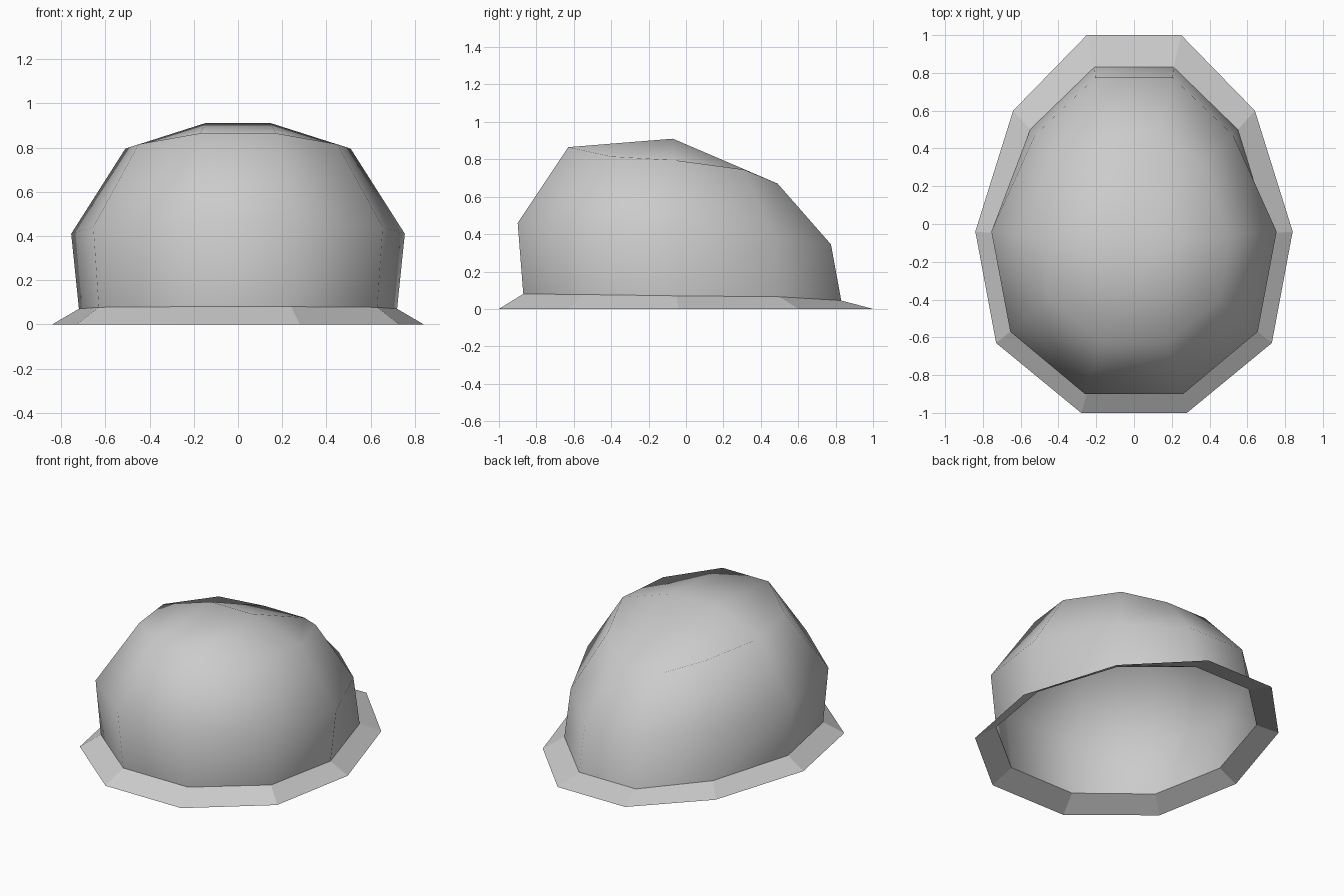
import bpy, bmesh

if "Cube" in bpy.data.objects:
    bpy.data.objects.remove(bpy.data.objects["Cube"])

# Half rings (x > 0), listed from front to back; each is mirrored across x
RIM = [(.28, -1, 0), (.73, -.63, 0), (.84, -.04, 0), (.64, .60, 0), (.25, 1, 0)]
BASE = [(.24, -.87, .08), (.63, -.55, .077), (.72, -.05, .07), (.55, .50, .065), (.21, .83, .045)]
MIDDLE = [(.26, -.90, .46), (.655, -.57, .44), (.755, -.04, .41), (.525, .47, .38), (.205, .775, .345)]
UPPER = [(.17, -.63, .865), (.45, -.40, .815), (.51, -.06, .795), (.36, .31, .745), (.15, .49, .67)]
CROWN = (.15, -.07, .91)

shell_grey = bpy.data.materials.new("shell_grey")
shell_grey.diffuse_color = (.6, .6, .6, 1)
shell_grey.use_nodes = True
shell_grey.node_tree.nodes["Principled BSDF"].inputs["Base Color"].default_value = shell_grey.diffuse_color


def ring(bm, half):
    pts = half + [(-x, y, z) for x, y, z in reversed(half)]
    return [bm.verts.new(p) for p in pts]


def bridge(bm, low, high):
    n = len(low)
    for i in range(n):
        j = (i + 1) % n
        bm.faces.new((low[i], low[j], high[j], high[i]))


def finish(bm, name, smooth):
    for f in bm.faces:
        f.smooth = smooth
    mesh = bpy.data.meshes.new(name)
    bm.to_mesh(mesh)
    bm.free()
    mesh.materials.append(shell_grey)
    obj = bpy.data.objects.new(name, mesh)
    bpy.context.collection.objects.link(obj)


# Domed shell, open underneath, smooth shaded
bm = bmesh.new()
rings = [ring(bm, h) for h in (BASE, MIDDLE, UPPER)]
bridge(bm, rings[0], rings[1])
bridge(bm, rings[1], rings[2])
u = rings[2]
right = bm.verts.new(CROWN)
left = bm.verts.new((-CROWN[0], CROWN[1], CROWN[2]))
for quad in ((u[0], u[1], u[2], right), (u[2], u[3], u[4], right),
             (u[5], u[6], u[7], left), (u[7], u[8], u[9], left),
             (u[9], u[0], right, left), (u[4], u[5], left, right)):
    bm.faces.new(quad)
finish(bm, "dome_shell", True)

# Flared brim, flat shaded
bm = bmesh.new()
bridge(bm, ring(bm, RIM), ring(bm, BASE))
finish(bm, "brim", False)
